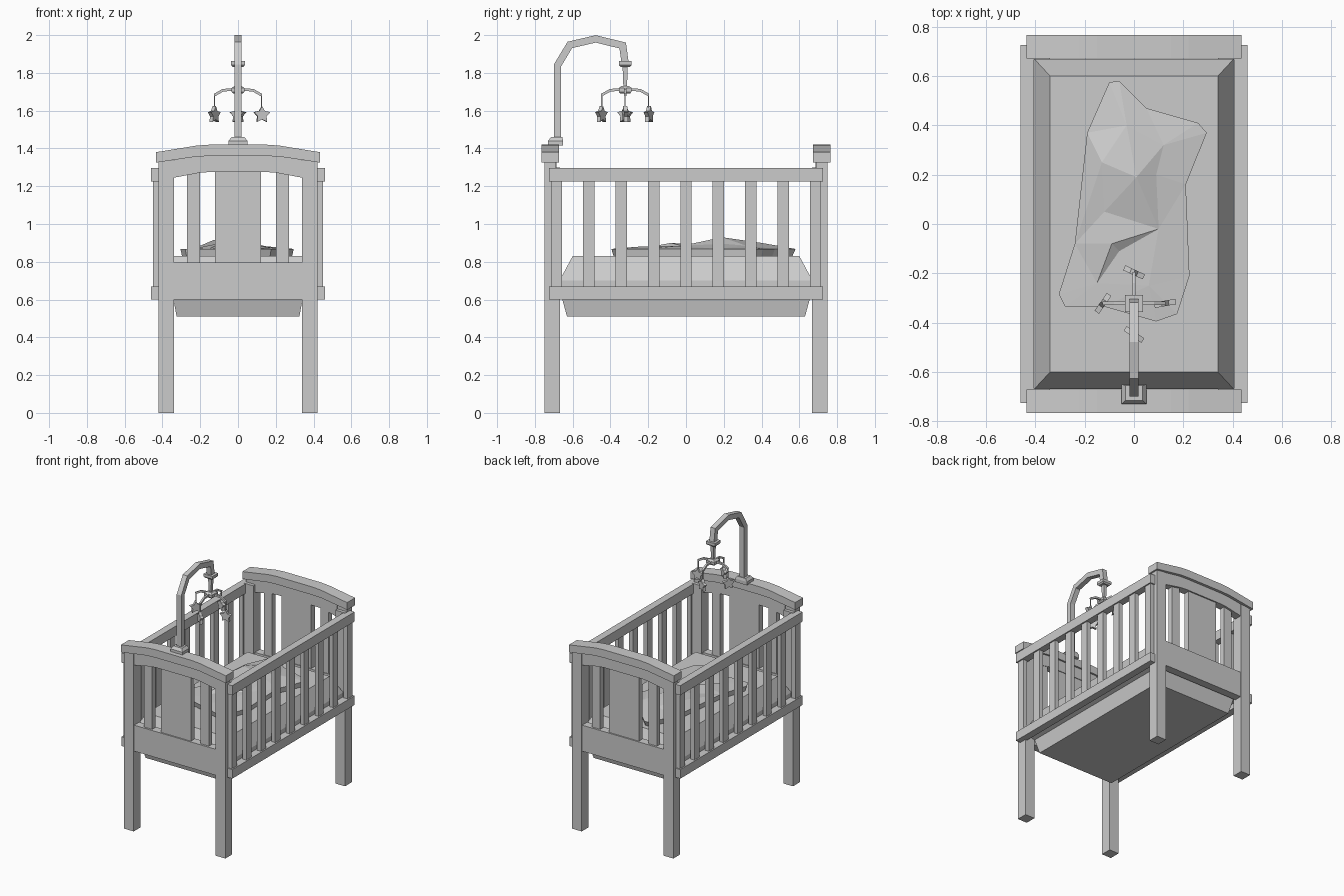
import bpy, bmesh, math
from mathutils import Vector, Matrix
from mathutils.geometry import delaunay_2d_cdt

if "Cube" in bpy.data.objects:
    bpy.data.objects.remove(bpy.data.objects["Cube"])

paint = bpy.data.materials.new("light grey")
paint.diffuse_color = (0.6, 0.6, 0.6, 1)
paint.use_nodes = True
paint.node_tree.nodes["Principled BSDF"].inputs["Base Color"].default_value = paint.diffuse_color


def finish(name, bm):
    bmesh.ops.recalc_face_normals(bm, faces=bm.faces)
    me = bpy.data.meshes.new(name)
    bm.to_mesh(me)
    bm.free()
    me.materials.append(paint)
    ob = bpy.data.objects.new(name, me)
    bpy.context.collection.objects.link(ob)
    return ob


def loft(name, rings):
    """Join equal rings of points and cap both ends."""
    bm = bmesh.new()
    vs = [[bm.verts.new(p) for p in r] for r in rings]
    n = len(rings[0])
    for a, b in zip(vs, vs[1:]):
        for i in range(n):
            bm.faces.new((a[i], a[(i + 1) % n], b[(i + 1) % n], b[i]))
    bm.faces.new(vs[0])
    bm.faces.new(vs[-1])
    return finish(name, bm)


def rect(hx, hy, z, cx=0, cy=0):
    return [(cx + sx * hx, cy + sy * hy, z)
            for sx, sy in ((-1, -1), (1, -1), (1, 1), (-1, 1))]


def box(name, x0, x1, y0, y1, z0, z1):
    c = ((x1 - x0) / 2, (y1 - y0) / 2)
    m = ((x0 + x1) / 2, (y0 + y1) / 2)
    return loft(name, [rect(*c, z0, *m), rect(*c, z1, *m)])


def arch(name, upper, lower, y0, y1):
    """Mirrored x-z arch built from half profiles, extruded along y."""
    def full(half):
        return [(-x, z) for x, z in half] + [(x, z) for x, z in reversed(half)]
    up, lo = full(upper), full(lower)
    rings = [[(a[0], y0, a[1]), (a[0], y1, a[1]), (b[0], y1, b[1]), (b[0], y0, b[1])]
             for a, b in zip(up, lo)]
    return loft(name, rings)


def tube(name, path, w, side):
    """Square tube along a planar path; side is the plane normal."""
    pts = [Vector(p) for p in path]
    side = Vector(side)
    rings = []
    for i, p in enumerate(pts):
        ds = [(pts[j + 1] - pts[j]).normalized() for j in (i - 1, i) if 0 <= j < len(pts) - 1]
        t = sum(ds, Vector()).normalized()
        k = 1 / max(0.5, t.dot(ds[0]))
        n = t.cross(side).normalized()
        rings.append([p + side * w * a + n * w * b * k
                      for a, b in ((-1, -1), (1, -1), (1, 1), (-1, 1))])
    return loft(name, rings)


# End frames: legs, lower board, slats, centre panel, arch and cap
for end, s in (("front", -1), ("back", 1)):
    def span(a, b):
        return sorted((s * a, s * b))
    for x, side in ((-0.38, "left"), (0.38, "right")):
        box(f"{end}_{side}_leg", x - 0.04, x + 0.04, *span(0.668, 0.75), 0, 1.30)
        box(f"{end}_{side}_leg_top", x - 0.04, x + 0.04, *span(0.692, 0.75), 1.30, 1.335)
        xs = 0.235 if x > 0 else -0.235
        box(f"{end}_{side}_end_slat", xs - 0.034, xs + 0.034, *span(0.69, 0.73), 0.79, 1.30)
    box(f"{end}_lower_board", -0.34, 0.34, *span(0.685, 0.745), 0.60, 0.795)
    box(f"{end}_centre_panel", -0.123, 0.123, *span(0.69, 0.735), 0.79, 1.30)
    arch(f"{end}_arch", [(0.34, 1.34), (0.2, 1.37), (0.15, 1.37)],
         [(0.34, 1.245), (0.2, 1.272), (0.15, 1.275)], *span(0.685, 0.745))
    arch(f"{end}_cap", [(0.435, 1.38), (0.22, 1.415), (0.15, 1.42)],
         [(0.435, 1.325), (0.22, 1.357), (0.15, 1.36)], *span(0.672, 0.766))

# Side rails and upright slats
for side, s in (("left", -1), ("right", 1)):
    def xr(a, b):
        return sorted((s * a, s * b))
    box(f"{side}_top_rail", *xr(0.405, 0.46), -0.725, 0.725, 1.225, 1.297)
    box(f"{side}_bottom_rail", *xr(0.405, 0.46), -0.725, 0.725, 0.60, 0.668)
    for i in range(9):
        y = (i - 4) * 0.1715
        box(f"{side}_slat_{i}", *xr(0.418, 0.45), y - 0.03, y + 0.03, 0.66, 1.23)

# Tray under the mattress and the bevelled mattress
loft("tray", [rect(0.325, 0.63, 0.51), rect(0.345, 0.66, 0.62), rect(0.405, 0.67, 0.64),
              rect(0.405, 0.67, 0.66)])
loft("mattress", [rect(0.405, 0.67, 0.66), rect(0.405, 0.67, 0.70), rect(0.34, 0.60, 0.83)])

# Crumpled blanket: outline ring plus a few raised fold points
outline = [(-0.10, 0.575), (-0.06, 0.58), (0.05, 0.47), (0.26, 0.41), (0.295, 0.37),
           (0.21, 0.16), (0.225, -0.21), (0.175, -0.365), (0.09, -0.395), (-0.12, -0.335),
           (-0.28, -0.335), (-0.305, -0.285), (-0.24, -0.08), (-0.19, 0.37)]
folds = [(-0.13, 0.25, 0.915), (-0.03, 0.40, 0.90), (0.01, 0.19, 0.93), (0.09, 0.20, 0.895),
         (-0.09, -0.08, 0.90), (-0.06, -0.11, 0.875), (0.10, -0.02, 0.885), (0.12, 0.32, 0.885),
         (0.06, -0.25, 0.88), (-0.15, -0.24, 0.87), (-0.12, 0.05, 0.89)]
n = len(outline)
flat = [Vector(p) for p in outline] + [Vector(p[:2]) for p in folds]
co, _, tris, *_ = delaunay_2d_cdt(flat, [], [list(range(n))], 1, 1e-5)
bm = bmesh.new()
top = [bm.verts.new((c.x, c.y, 0.868 if i < n else folds[i - n][2])) for i, c in enumerate(co)]
low = [bm.verts.new((x * 0.97, y * 0.97, 0.828)) for x, y in outline]
for t in tris:
    bm.faces.new([top[i] for i in t])
for i in range(n):
    j = (i + 1) % n
    bm.faces.new((top[i], low[i], low[j], top[j]))
bm.faces.new(low)
finish("blanket", bm)

# Mobile stand: foot, bent arm, collar, stem and hub
CY = -0.322
loft("mobile_foot", [rect(0.05, 0.04, 1.415, 0, -0.69), rect(0.05, 0.04, 1.44, 0, -0.69),
                     rect(0.035, 0.03, 1.46, 0, -0.685)])
tube("mobile_arm", [(0, -0.68, 1.44), (0, -0.68, 1.84), (0, -0.615, 1.948), (0, -0.478, 1.98),
                    (0, -0.335, 1.945), (0, CY, 1.85)], 0.019, (1, 0, 0))
loft("mobile_collar", [rect(0.028, 0.025, 1.832, 0, CY), rect(0.037, 0.034, 1.842, 0, CY),
                       rect(0.037, 0.034, 1.862, 0, CY)])
loft("mobile_stem", [rect(0.009, 0.009, 1.71, 0, CY), rect(0.014, 0.014, 1.84, 0, CY)])
loft("mobile_hub", [rect(0.025, 0.025, 1.69, 0, CY), rect(0.034, 0.034, 1.70, 0, CY),
                    rect(0.034, 0.034, 1.72, 0, CY), rect(0.02, 0.02, 1.73, 0, CY)])

# Four hanger arms with strings and stars
for i, turn in enumerate((10, -25, 55, -35)):
    a = i * math.pi / 2
    d = Vector((math.cos(a), math.sin(a), 0))
    c = Vector((0, CY, 0))

    def at(r, z):
        return c + d * r + Vector((0, 0, z))
    tube(f"hanger_{i}", [at(0.03, 1.712), at(0.08, 1.708), at(0.124, 1.683)], 0.007,
         (-d.y, d.x, 0))
    p = at(0.124, 0)
    loft(f"string_{i}", [rect(0.003, 0.003, z, p.x, p.y) for z in (1.61, 1.69)])
    turn_m = Matrix.Translation(at(0.126, 1.578)) @ Matrix.Rotation(math.radians(turn), 4, 'Z')
    rings = []
    for y in (-0.011, 0.011):
        rings.append([turn_m @ Vector((math.sin(k * math.pi / 5) * r, y,
                                       math.cos(k * math.pi / 5) * r))
                      for k in range(10) for r in ((0.046, 0.025)[k % 2],)])
    loft(f"star_{i}", rings)
